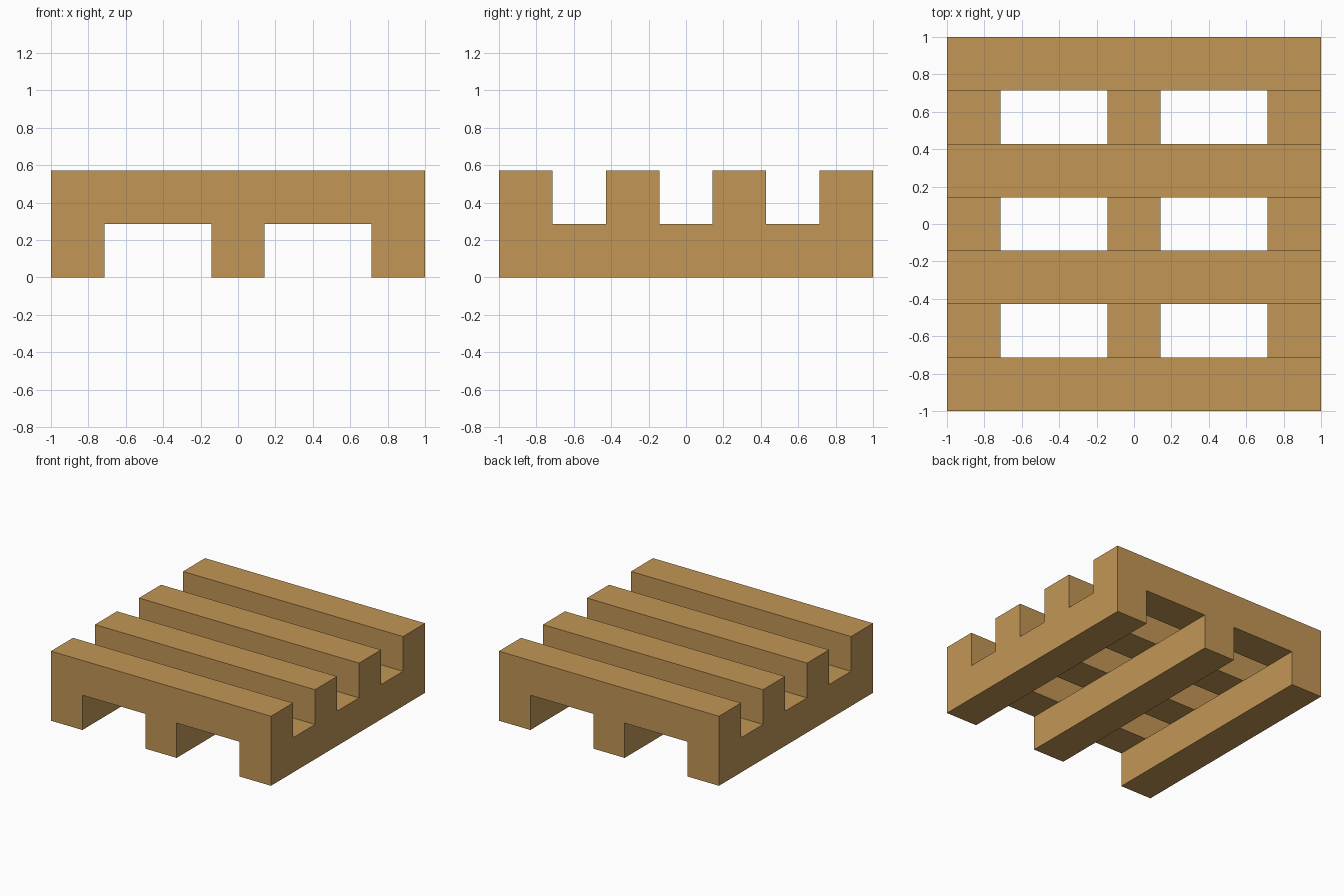
import bpy, bmesh
from mathutils import Vector

if "Cube" in bpy.data.objects:
    bpy.data.objects.remove(bpy.data.objects["Cube"])

U = 2 / 7  # one beam width; the pallet is 7 x 7 x 2 units

# Lower layer: three runners along y. Upper layer: four slats along x.
def solid(i, j, k):
    if not (0 <= i < 7 and 0 <= j < 7):
        return False
    return (k == 0 and i % 3 == 0) or (k == 1 and j % 2 == 0)

wood = bpy.data.materials.new("light wood")
wood.diffuse_color = (0.539, 0.305, 0.093, 1)
wood.use_nodes = True
wood.node_tree.nodes["Principled BSDF"].inputs["Base Color"].default_value = wood.diffuse_color

# Weld the beams into one body, keeping only the outer skin
bm = bmesh.new()
for i in range(7):
    for j in range(7):
        for k in range(2):
            if not solid(i, j, k):
                continue
            for axis in range(3):
                for s in (-1, 1):
                    n = Vector((0, 0, 0))
                    n[axis] = s
                    if solid(i + int(n.x), j + int(n.y), k + int(n.z)):
                        continue
                    a, b = Vector((0, 0, 0)), Vector((0, 0, 0))
                    a[(axis + 1) % 3] = 0.5
                    b[(axis + 2) % 3] = 0.5 * s
                    c = Vector((i - 3, j - 3, k + 0.5)) + n * 0.5
                    bm.faces.new([bm.verts.new((c + p) * U)
                                  for p in (-a - b, a - b, a + b, b - a)])
bmesh.ops.remove_doubles(bm, verts=bm.verts, dist=1e-4)
bmesh.ops.recalc_face_normals(bm, faces=bm.faces)
# Merge flat neighbours into clean large faces
bmesh.ops.dissolve_limit(bm, angle_limit=0.02, verts=bm.verts, edges=bm.edges)

mesh = bpy.data.meshes.new("pallet")
bm.to_mesh(mesh)
bm.free()
mesh.materials.append(wood)
bpy.context.collection.objects.link(bpy.data.objects.new("pallet", mesh))
